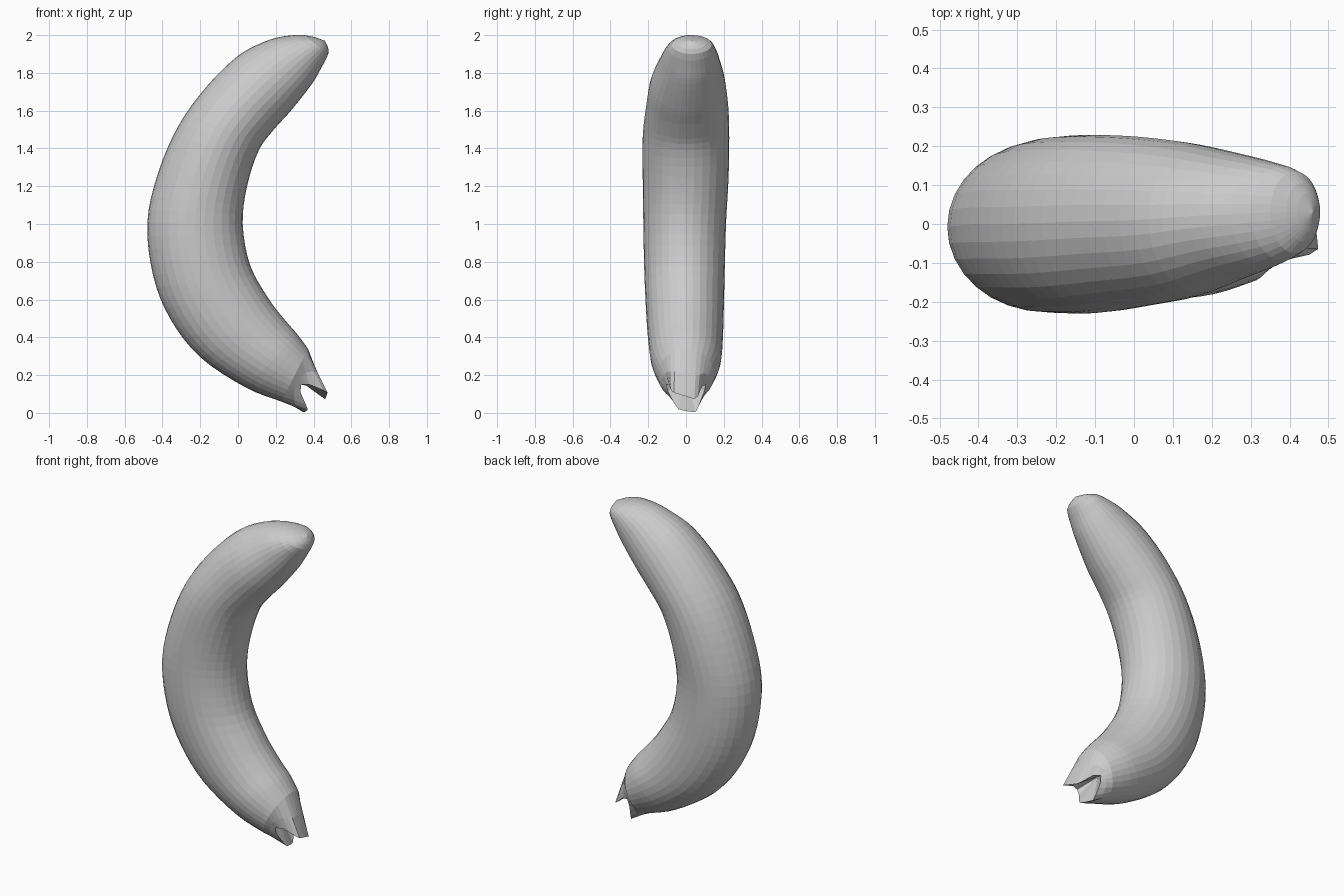
import bpy, bmesh, math
from mathutils import Vector

if "Cube" in bpy.data.objects:
    bpy.data.objects.remove(bpy.data.objects["Cube"])

SIDES = 32
STEPS = 4

# Stations along the bend, top to bottom:
# outer x, outer z, inner x, inner z, half width, centre y
stations = [
    (0.42, 1.985, 0.475, 1.94, 0.05, 0.03),
    (0.35, 2.00, 0.478, 1.90, 0.105, 0.03),
    (0.25, 1.995, 0.44, 1.825, 0.135, 0.025),
    (0.14, 1.965, 0.39, 1.74, 0.16, 0.02),
    (0.00, 1.89, 0.28, 1.60, 0.198, 0.01),
    (-0.16, 1.735, 0.19, 1.50, 0.218, 0.006),
    (-0.31, 1.53, 0.11, 1.39, 0.229, 0.0),
    (-0.42, 1.28, 0.048, 1.20, 0.227, -0.002),
    (-0.48, 1.01, 0.025, 1.00, 0.219, -0.007),
    (-0.45, 0.73, 0.065, 0.78, 0.213, -0.008),
    (-0.36, 0.50, 0.165, 0.60, 0.206, -0.006),
    (-0.20, 0.295, 0.25, 0.49, 0.198, -0.003),
    (0.04, 0.135, 0.315, 0.415, 0.184, 0.0),
    (0.23, 0.06, 0.37, 0.34, 0.148, 0.0),
]

# Split open end: (angle in turns, x, y, z) around the torn rim
rim = [
    (0.00, 0.468, -0.01, 0.09), (0.075, 0.46, 0.055, 0.07),
    (0.15, 0.38, 0.085, 0.14), (0.25, 0.335, 0.105, 0.15),
    (0.35, 0.328, 0.095, 0.11), (0.43, 0.345, 0.055, 0.003),
    (0.50, 0.36, 0.01, 0.008), (0.57, 0.37, -0.045, 0.02),
    (0.65, 0.33, -0.095, 0.11), (0.75, 0.335, -0.105, 0.15),
    (0.85, 0.38, -0.09, 0.15), (0.925, 0.475, -0.075, 0.11),
    (1.00, 0.468, -0.01, 0.09),
]


def spline(p0, p1, p2, p3, t):
    return [0.5 * (2*b + (c - a)*t + (2*a - 5*b + 4*c - d)*t*t
                   + (3*b - a - 3*c + d)*t**3)
            for a, b, c, d in zip(p0, p1, p2, p3)]


def section(s):
    ox, oz, ix, iz, w, cy = s
    outer, inner = Vector((ox, cy, oz)), Vector((ix, cy, iz))
    mid, half = (outer + inner) / 2, (inner - outer) / 2
    pts = []
    for k in range(SIDES):
        a = math.tau * k / SIDES
        pts.append(mid + half * math.cos(a) + Vector((0, w * math.sin(a), 0)))
    return pts


def rim_point(u):
    for a, b in zip(rim, rim[1:]):
        if u <= b[0]:
            t = (u - a[0]) / (b[0] - a[0])
            return Vector(a[1:]).lerp(Vector(b[1:]), t)


# Sweep the sections smoothly along the bend
rings = []
last = len(stations) - 1
for i in range(last):
    q = [stations[min(max(i + o, 0), last)] for o in (-1, 0, 1, 2)]
    n = 2 if i < 2 else STEPS
    rings += [section(spline(*q, j / n)) for j in range(n)]
rings.append(section(stations[-1]))

# Torn rim with one intermediate ring, then a hollow leading inwards
end = [rim_point(k / SIDES) for k in range(SIDES)]
rings.append([a.lerp(b, 0.5) for a, b in zip(rings[-1], end)])
rings.append(end)
pit = Vector((0.27, 0, 0.21))
rings.append([p.lerp(pit, 0.5) for p in end])

bm = bmesh.new()
loops = [[bm.verts.new(p) for p in r] for r in rings]
for a, b in zip(loops, loops[1:]):
    for k in range(SIDES):
        m = (k + 1) % SIDES
        bm.faces.new((a[k], a[m], b[m], b[k]))
for loop, tip in ((loops[0], Vector((0.46, 0.03, 1.97))), (loops[-1], pit)):
    c = bm.verts.new(tip)
    for k in range(SIDES):
        bm.faces.new((loop[k], loop[(k + 1) % SIDES], c))
bmesh.ops.recalc_face_normals(bm, faces=bm.faces)

mesh = bpy.data.meshes.new("curved_body")
bm.to_mesh(mesh)
bm.free()
body = bpy.data.objects.new("curved_body", mesh)
bpy.context.collection.objects.link(body)
